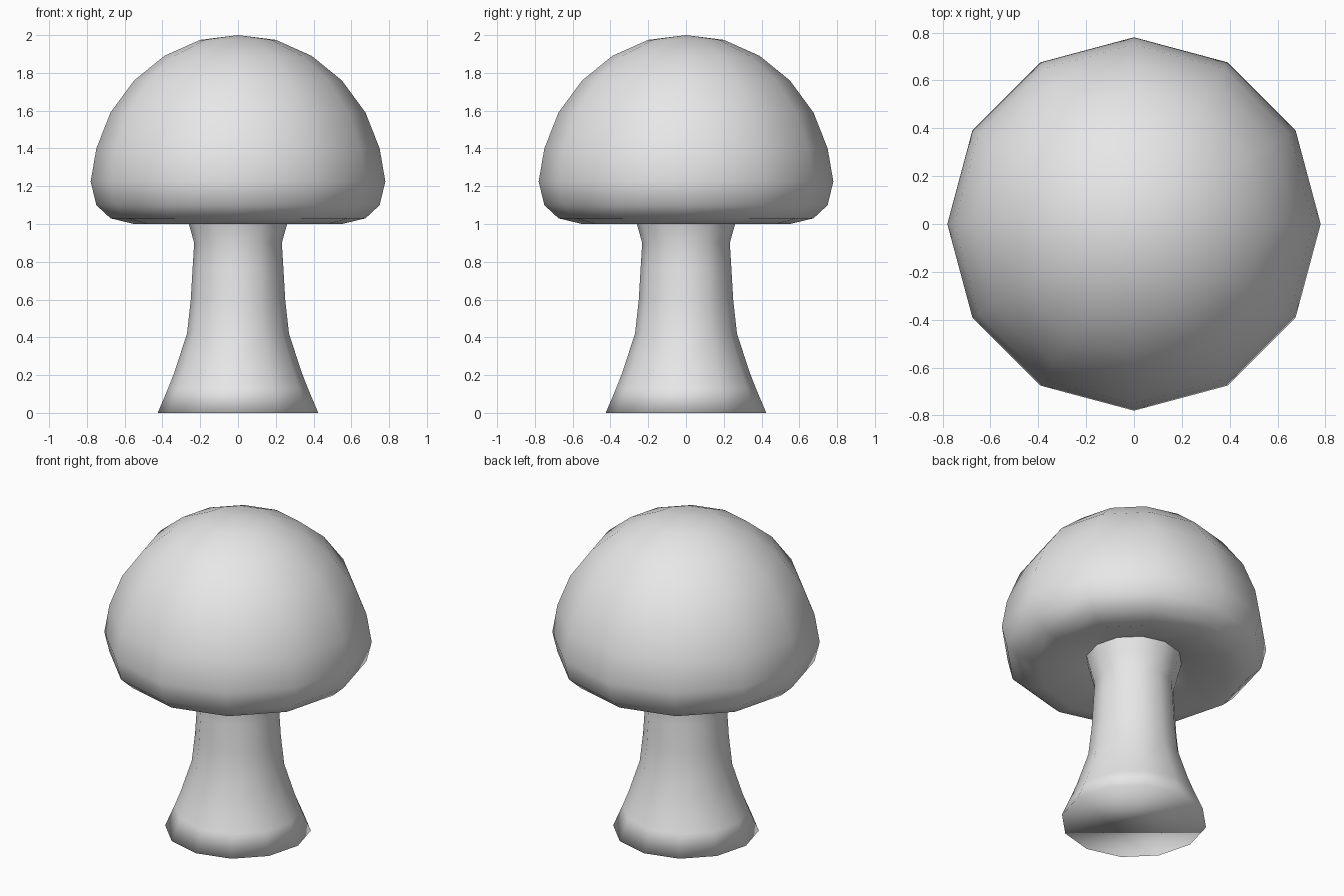
import bpy, bmesh
from math import cos, sin, tau

SIDES = 12

cube = bpy.data.objects.get("Cube")
if cube:
    bpy.data.objects.remove(cube, do_unlink=True)

# Single plain grey
grey = bpy.data.materials.new("plain grey")
grey.use_nodes = True
grey.diffuse_color = (0.8, 0.8, 0.8, 1)
grey.node_tree.nodes["Principled BSDF"].inputs["Base Color"].default_value = (0.8, 0.8, 0.8, 1)


def lathe(name, profile, close_start=False, pole_z=None):
    """Turn a (radius, height) profile, listed bottom to top, about z."""
    bm = bmesh.new()
    rings = [[bm.verts.new((r * cos(tau * i / SIDES), r * sin(tau * i / SIDES), z))
              for i in range(SIDES)] for r, z in profile]
    for low, high in zip(rings, rings[1:]):
        for i in range(SIDES):
            j = (i + 1) % SIDES
            bm.faces.new((low[i], low[j], high[j], high[i]))
    if close_start:
        bm.faces.new(rings[0][::-1])
    if pole_z is not None:
        pole = bm.verts.new((0, 0, pole_z))
        for i in range(SIDES):
            bm.faces.new((rings[-1][i], rings[-1][(i + 1) % SIDES], pole))
    for face in bm.faces:
        face.smooth = True
    mesh = bpy.data.meshes.new(name)
    bm.to_mesh(mesh)
    bm.free()
    mesh.materials.append(grey)
    obj = bpy.data.objects.new(name, mesh)
    bpy.context.collection.objects.link(obj)
    return obj


# Flared stem with a flat foot
lathe("stem", [(.425, 0), (.37, .13), (.335, .22), (.27, .42), (.25, .6),
               (.24, .77), (.232, .9), (.26, 1.0), (.28, 1.08)], close_start=True)

# Domed cap, its underside hollowed up to the stem
lathe("cap", [(.28, 1.08), (.55, 1.0), (.675, 1.03), (.75, 1.1), (.78, 1.225),
              (.75, 1.4), (.675, 1.59), (.55, 1.76), (.39, 1.89), (.2, 1.975)],
      pole_z=2.0)
